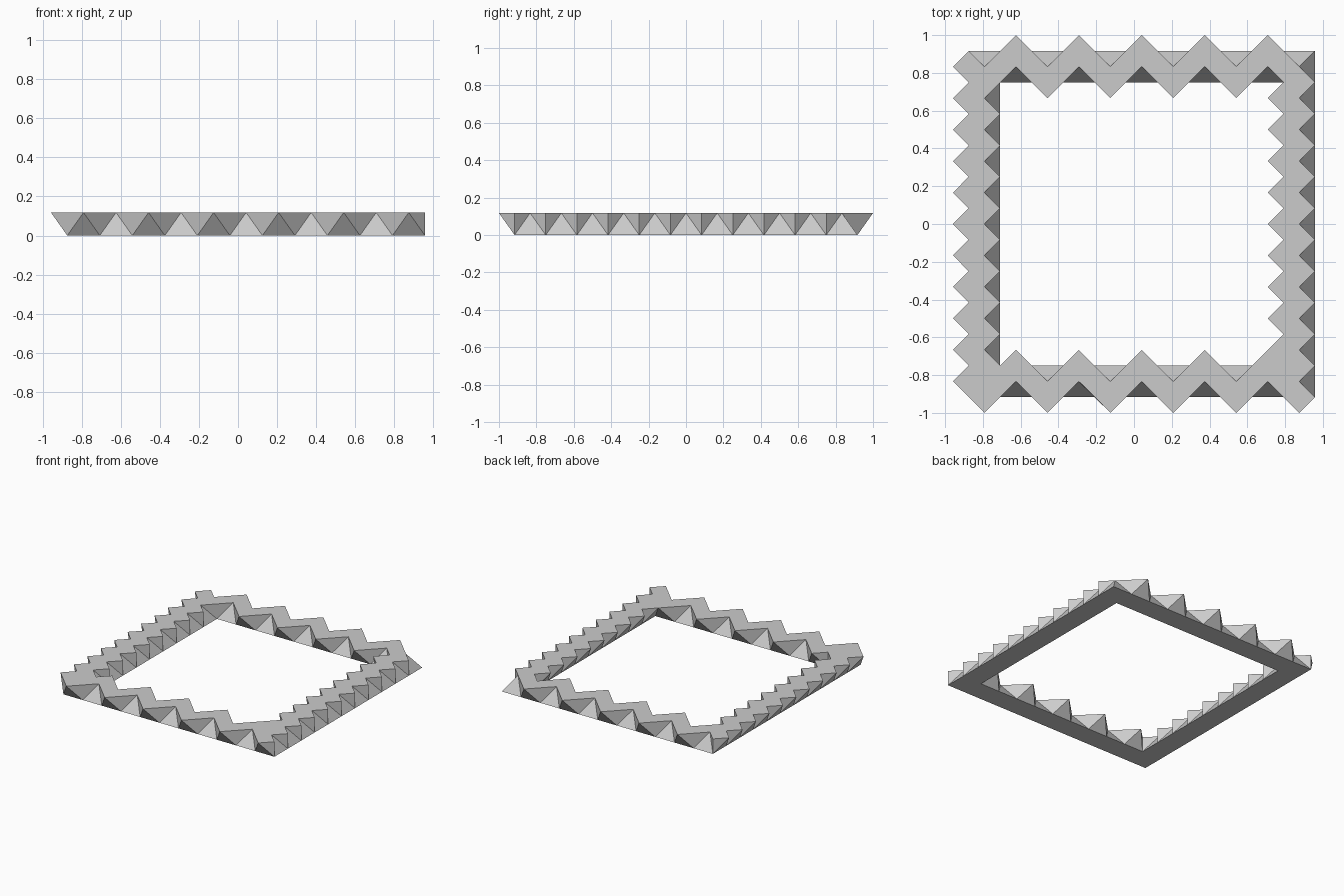
import bpy
import bmesh
from mathutils import Vector

cube = bpy.data.objects.get("Cube")
if cube:
    bpy.data.objects.remove(cube, do_unlink=True)

UNIT = 1 / 12             # half the length of one base segment
HEIGHT = UNIT * 2 ** 0.5
MID_X = 0.5               # the base ring sits half a unit off centre

grey = bpy.data.materials.new("light_grey")
grey.use_nodes = True
colour = (0.6, 0.6, 0.6, 1)
grey.diffuse_color = colour
grey.node_tree.nodes["Principled BSDF"].inputs["Base Color"].default_value = colour


def square_loop(half):
    """Base points two units apart, anticlockwise from the front left corner."""
    corners = [Vector((MID_X + sx * half, sy * half))
               for sx, sy in ((-1, -1), (1, -1), (1, 1), (-1, 1))]
    return [a.lerp(b, k / half)
            for a, b in zip(corners, corners[1:] + corners[:1])
            for k in range(half)]


def top_point(a, b):
    """Rim point over a base segment: side rails lean left, others alternate."""
    mid = (a + b) / 2
    if abs(a.x - b.x) < 0.1:
        return mid + Vector((-1, 0))
    step = round((mid.x + 9.5) / 2)
    return mid + Vector((0, 1 if step % 2 else -1))


def add_wall(bm, half):
    """Folded triangle wall between the straight base and the zigzag rim."""
    def vert(p, z):
        return bm.verts.new((p.x * UNIT, p.y * UNIT, z))

    base = square_loop(half)
    count = len(base)
    rim = [top_point(base[i], base[(i + 1) % count]) for i in range(count)]
    low = [vert(p, 0) for p in base]
    high = []
    for i, p in enumerate(rim):
        # neighbouring rim points that meet at a corner share one vertex
        meets = i > 0 and (p - rim[i - 1]).length < 0.01
        high.append(high[-1] if meets else vert(p, HEIGHT))
    for i in range(count):
        bm.faces.new((low[i], low[(i + 1) % count], high[i]))
        before, after = rim[i - 1] - base[i], rim[i] - base[i]
        if abs(before.cross(after)) > 0.01:
            fold = vert(base[i], HEIGHT)
            bm.faces.new((low[i], fold, high[i - 1]))
            bm.faces.new((low[i], high[i], fold))
        elif high[i] is not high[i - 1]:
            bm.faces.new((low[i], high[i], high[i - 1]))


# Outer and inner walls of the frame
bm = bmesh.new()
add_wall(bm, 11)
add_wall(bm, 9)

# Flat top and underside filled between the two walls
borders = [e for e in bm.edges if e.is_boundary]
for level, normal in ((HEIGHT, (0, 0, 1)), (0, (0, 0, -1))):
    edges = [e for e in borders
             if all(abs(v.co.z - level) < 0.001 for v in e.verts)]
    bmesh.ops.triangle_fill(bm, edges=edges, use_beauty=True, normal=normal)
bmesh.ops.recalc_face_normals(bm, faces=bm.faces[:])

mesh = bpy.data.meshes.new("zigzag_frame")
bm.to_mesh(mesh)
bm.free()
mesh.materials.append(grey)
bpy.context.collection.objects.link(bpy.data.objects.new("zigzag_frame", mesh))
